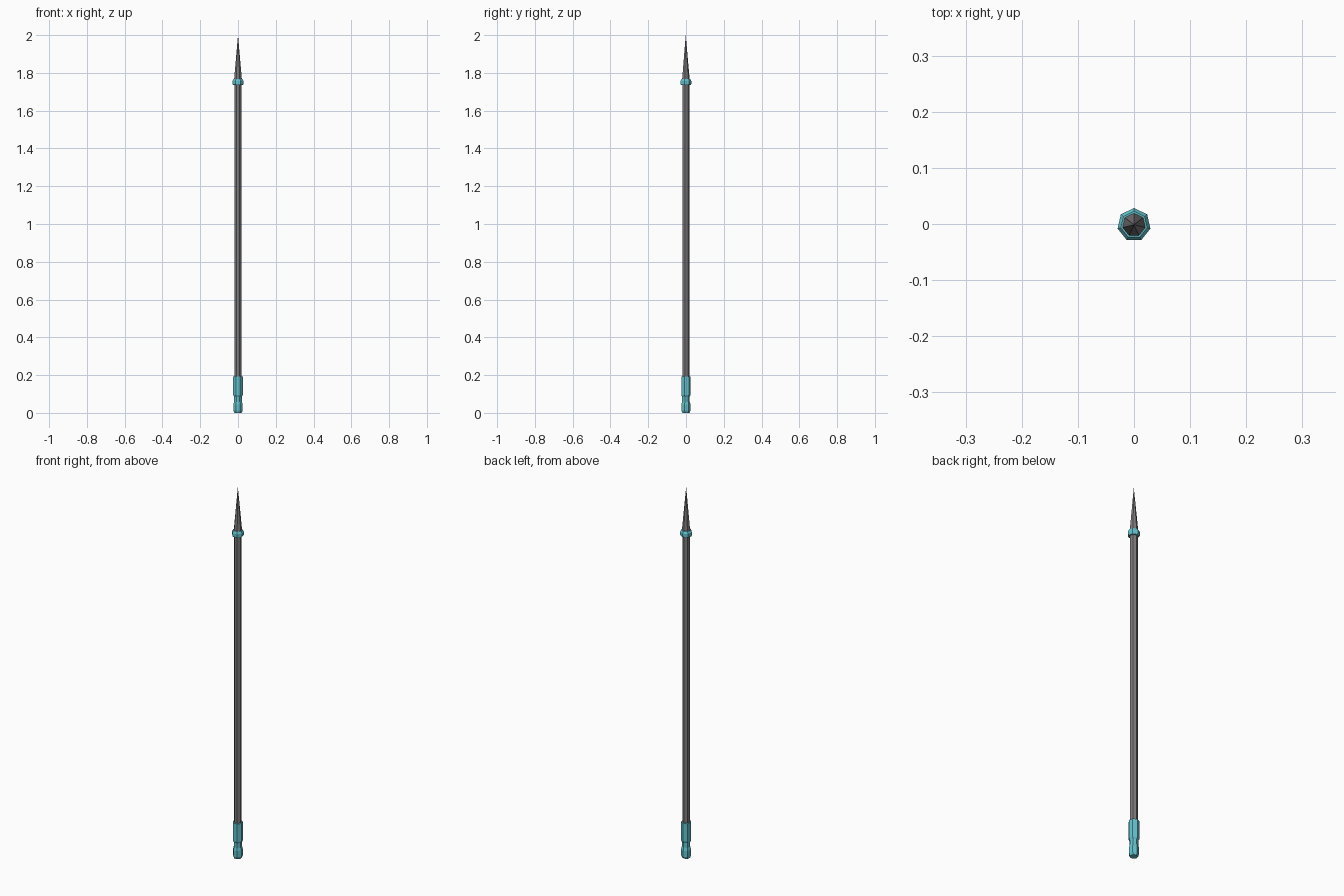
import bpy, bmesh
from math import sin, cos, tau

if "Cube" in bpy.data.objects:
    bpy.data.objects.remove(bpy.data.objects["Cube"])

SIDES = 7
Y_OFF = -0.0015  # centres the odd-sided outline on y = 0


def material(name, rgb):
    m = bpy.data.materials.new(name)
    m.diffuse_color = (*rgb, 1)
    m.use_nodes = True
    m.node_tree.nodes["Principled BSDF"].inputs["Base Color"].default_value = m.diffuse_color
    return m


def lathe(name, profile, mat):
    """Flat-shaded seven-sided solid from (radius, z) points; radius 0 is a point."""
    bm = bmesh.new()
    rings = []
    for r, z in profile:
        n = SIDES if r > 0 else 1
        rings.append([bm.verts.new((r * sin(tau * i / SIDES),
                                    r * cos(tau * i / SIDES) + Y_OFF, z))
                      for i in range(n)])
    for a, b in zip(rings, rings[1:]):
        for i in range(SIDES):
            j = (i + 1) % SIDES
            if len(b) == 1:
                bm.faces.new((a[i], a[j], b[0]))
            else:
                bm.faces.new((a[i], a[j], b[j], b[i]))
    for ring in (rings[0], rings[-1]):
        if len(ring) > 1:
            bm.faces.new(ring)
    bmesh.ops.recalc_face_normals(bm, faces=bm.faces)
    me = bpy.data.meshes.new(name)
    bm.to_mesh(me)
    bm.free()
    me.materials.append(mat)
    ob = bpy.data.objects.new(name, me)
    bpy.context.collection.objects.link(ob)
    return ob


steel = material("dark_steel", (0.21, 0.20, 0.20))
teal = material("teal", (0.13, 0.55, 0.63))

# Long shaft and pointed head
lathe("shaft", [(0.019, 0.18), (0.019, 1.745)], steel)
lathe("spear_tip", [(0.022, 1.755), (0, 2.0)], steel)

# Collar under the head
lathe("collar", [(0.026, 1.735), (0.030, 1.741), (0.030, 1.757), (0.024, 1.768)], teal)

# Butt cap: sleeve, waist and rounded foot
lathe("butt_cap", [(0.020, 0), (0.025, 0.012), (0.025, 0.045), (0.021, 0.06),
                   (0.021, 0.085), (0.026, 0.095), (0.026, 0.192)], teal)
